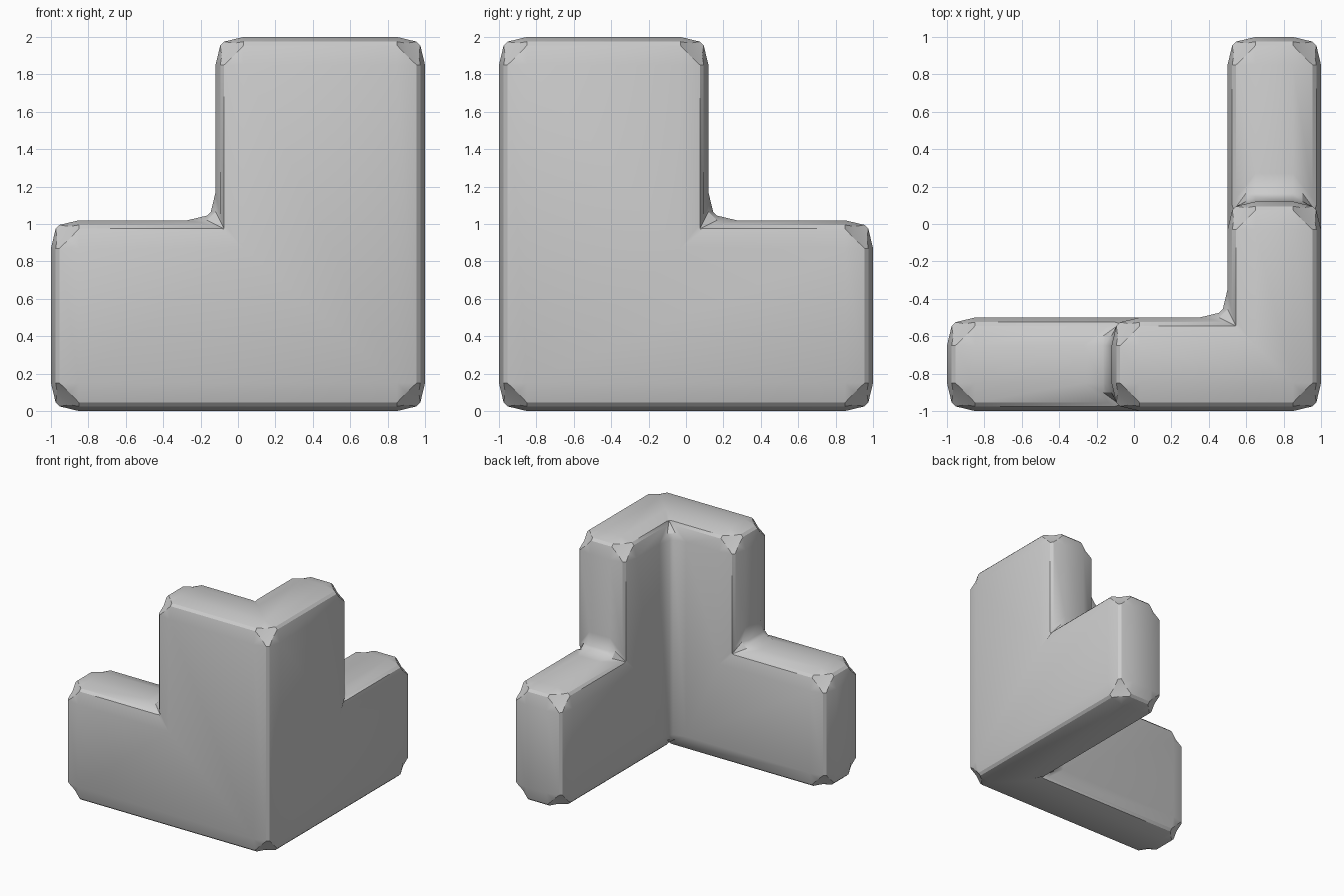
import bpy, bmesh
from mathutils import Vector

if "Cube" in bpy.data.objects:
    bpy.data.objects.remove(bpy.data.objects["Cube"])

# Breakpoints of the stepped corner wall
X = [-1, -0.12, 0.5, 1]
Y = [-1, -0.5, 0.12, 1]
Z = [0, 1.02, 2]


def solid(i, j, k):
    if not (0 <= i < 3 and 0 <= j < 3 and 0 <= k < 2):
        return False
    if not (j == 0 or i == 2):            # only the two arms of the L
        return False
    return k == 0 or (i > 0 and j < 2)    # upper step near the corner


# Outer skin of the filled cells
bm = bmesh.new()
for i in range(3):
    for j in range(3):
        for k in range(2):
            if not solid(i, j, k):
                continue
            for axis in range(3):
                for side in (0, 1):
                    n = [i, j, k]
                    n[axis] += 1 if side else -1
                    if solid(*n):
                        continue
                    u, v = (axis + 1) % 3, (axis + 2) % 3
                    quad = []
                    for a, b in ((0, 0), (1, 0), (1, 1), (0, 1)):
                        c = [i, j, k]
                        c[axis] += side
                        c[u] += a
                        c[v] += b
                        quad.append(bm.verts.new((X[c[0]], Y[c[1]], Z[c[2]])))
                    bm.faces.new(quad if side else quad[::-1])
bmesh.ops.remove_doubles(bm, verts=bm.verts, dist=1e-4)
bmesh.ops.dissolve_limit(bm, angle_limit=0.02, verts=bm.verts, edges=bm.edges)
mesh = bpy.data.meshes.new("corner_wall")
bm.to_mesh(mesh)
bm.free()
wall = bpy.data.objects.new("corner_wall", mesh)
bpy.context.collection.objects.link(wall)
bpy.context.view_layer.objects.active = wall
wall.select_set(True)

# Wide soft bevel with a narrow flat strip along every edge
bev = wall.modifiers.new("edge_strip", 'BEVEL')
bev.width = 0.15
bev.segments = 3
bev.limit_method = 'ANGLE'
bev.profile_type = 'CUSTOM'
profile = bev.custom_profile
profile.points.add(0.833, 0.70)
profile.points.add(0.70, 0.833)
profile.update()
bpy.ops.object.modifier_apply(modifier=bev.name)
bpy.ops.object.shade_smooth_by_angle()
